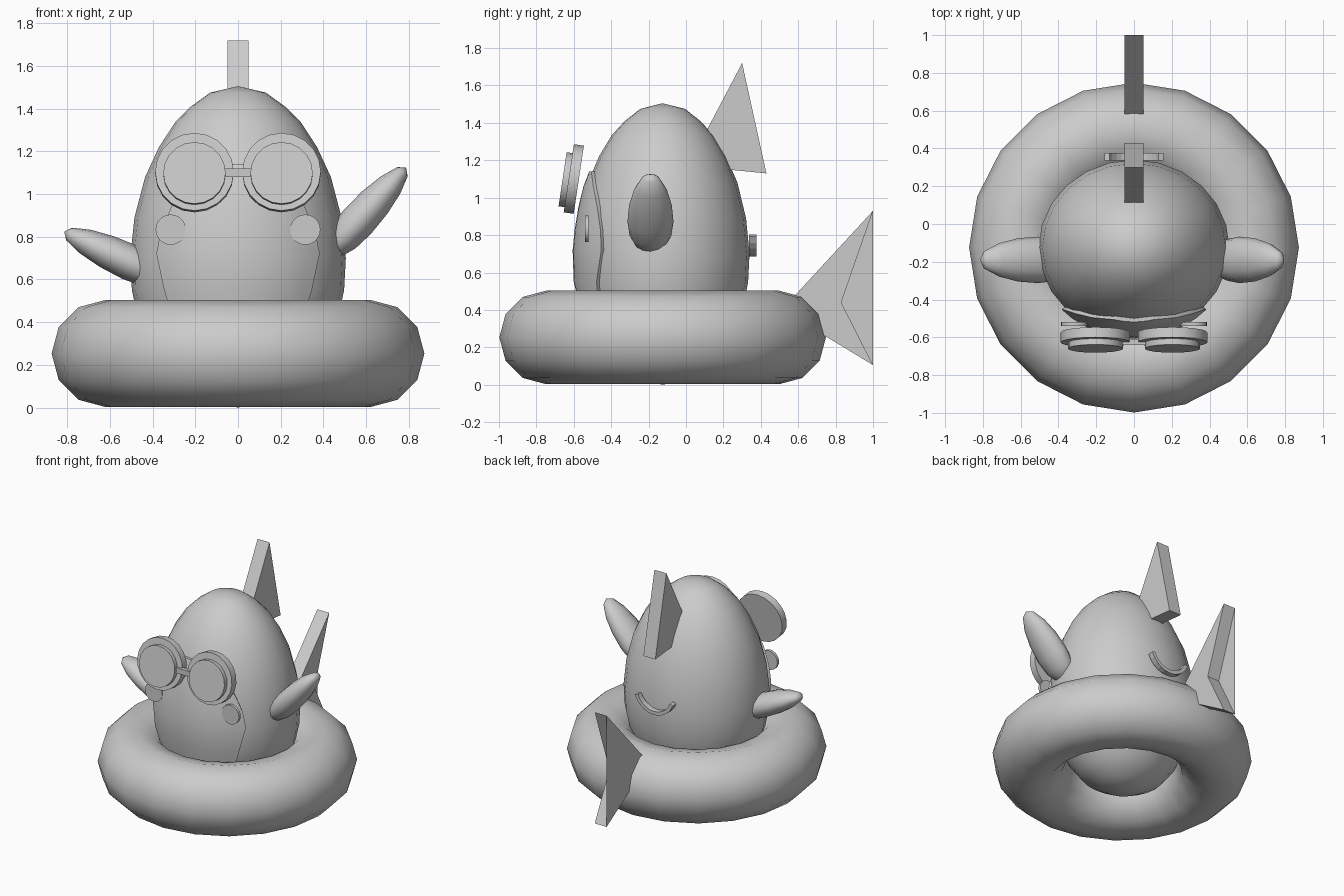
import bpy, bmesh, math
from mathutils import Matrix, Vector

cube = bpy.data.objects.get("Cube")
if cube:
    bpy.data.objects.remove(cube, do_unlink=True)

grey = bpy.data.materials.new("light_grey")
grey.use_nodes = True
COLOUR = (0.6, 0.6, 0.6, 1)
grey.diffuse_color = COLOUR
grey.node_tree.nodes["Principled BSDF"].inputs["Base Color"].default_value = COLOUR

MID_Y = -0.125  # body and ring share this axis


def finish(name, bm, matrix=Matrix(), smooth=35):
    """Turn a bmesh into a coloured, shaded object."""
    bmesh.ops.recalc_face_normals(bm, faces=bm.faces[:])
    mesh = bpy.data.meshes.new(name)
    bm.to_mesh(mesh)
    bm.free()
    mesh.materials.append(grey)
    mesh.transform(matrix)
    ob = bpy.data.objects.new(name, mesh)
    bpy.context.collection.objects.link(ob)
    bpy.ops.object.select_all(action='DESELECT')
    ob.select_set(True)
    bpy.context.view_layer.objects.active = ob
    if smooth:
        bpy.ops.object.shade_smooth_by_angle(angle=math.radians(smooth))
    return ob


def lathe(name, profile, sides, matrix, smooth=60):
    """Spin (radius, height) points about z; both ends close to a point."""
    bm = bmesh.new()
    verts = [bm.verts.new((r, 0, z)) for r, z in profile]
    edges = [bm.edges.new(pair) for pair in zip(verts, verts[1:])]
    bmesh.ops.spin(bm, geom=verts + edges, axis=(0, 0, 1), cent=(0, 0, 0),
                   angle=math.tau, steps=sides)
    bmesh.ops.remove_doubles(bm, verts=bm.verts[:], dist=0.0005)
    return finish(name, bm, matrix, smooth)


def prism(name, outline, half, axis="x", centre=0):
    """Extrude a flat outline along x (points are y, z) or y (points are x, z)."""
    bm = bmesh.new()
    place = (lambda a, b, d: (d, a, b)) if axis == "x" else (lambda a, b, d: (a, d, b))
    face = bm.faces.new([bm.verts.new(place(a, b, centre - half)) for a, b in outline])
    out = bmesh.ops.extrude_face_region(bm, geom=[face])
    moved = [g for g in out["geom"] if isinstance(g, bmesh.types.BMVert)]
    bmesh.ops.translate(bm, verts=moved, vec=place(0, 0, 2 * half))
    return finish(name, bm, smooth=0)


def disc(name, centre, radius, depth, tilt=0.0):
    """Short cylinder facing the front."""
    bm = bmesh.new()
    bmesh.ops.create_cone(bm, cap_ends=True, segments=20, radius1=radius,
                          radius2=radius, depth=depth)
    turn = Matrix.Rotation(math.radians(90) - tilt, 4, 'X')
    return finish(name, bm, Matrix.Translation(centre) @ turn)


# Swim ring
bpy.ops.mesh.primitive_torus_add(location=(0, MID_Y, 0.253), major_segments=20,
                                 minor_segments=12, major_radius=0.623, minor_radius=0.25)
ring = bpy.context.object
ring.name = "swim_ring"
ring.data.materials.append(grey)
bpy.ops.object.shade_smooth_by_angle(angle=math.radians(60))

# Egg-shaped body, slightly narrower front to back
BODY = [(0, 0.0), (0.15, 0.03), (0.29, 0.11), (0.39, 0.24), (0.465, 0.4), (0.497, 0.55),
        (0.505, 0.7), (0.485, 0.89), (0.435, 1.08), (0.37, 1.22), (0.295, 1.335),
        (0.22, 1.41), (0.13, 1.475), (0, 1.505)]
DEPTH = 0.92
lathe("body", BODY, 24, Matrix.Translation((0, MID_Y, 0)) @ Matrix.Diagonal((1, DEPTH, 1, 1)))


def body_radius(z):
    for (r0, z0), (r1, z1) in zip(BODY, BODY[1:]):
        if z <= z1:
            return r0 + (r1 - r0) * (z - z0) / (z1 - z0)


# Belly patch: a shell that follows the body, with a rim sunk into it
rows = [(0.35, 38), (0.55, 42), (0.72, 47), (0.83, 45), (0.95, 39), (1.06, 29), (1.14, 14)]
rows = [rows[0]] + rows + [rows[-1]]
COLS = 12
bm = bmesh.new()
grid = []
for i, (z, half_angle) in enumerate(rows):
    line = []
    for j in range(COLS + 3):
        t = min(max(j - 1, 0), COLS) / COLS * 2 - 1
        rim = i in (0, len(rows) - 1) or j in (0, COLS + 2)
        a = math.radians(half_angle) * t
        r = body_radius(z) + (-0.03 if rim else 0.02)
        line.append(bm.verts.new((r * math.sin(a), MID_Y - DEPTH * r * math.cos(a), z)))
    grid.append(line)
for low, high in zip(grid, grid[1:]):
    for j in range(COLS + 2):
        bm.faces.new((low[j], low[j + 1], high[j + 1], high[j]))
finish("belly_patch", bm, smooth=40)

# Cheeks and tilted glasses
TILT = math.radians(8.5)
for side, label in ((1, "left"), (-1, "right")):
    disc(label + "_cheek", (side * 0.315, -0.53, 0.833), 0.071, 0.02)
    disc(label + "_glasses_rim", (side * 0.204, -0.6, 1.1), 0.184, 0.054, TILT)
    disc(label + "_glasses_lens", (side * 0.204, -0.635, 1.095), 0.146, 0.05, TILT)
prism("glasses_bridge", [(-0.06, 1.08), (0.06, 1.08), (0.06, 1.12), (-0.06, 1.12)],
      0.015, "y", -0.625)

# Flippers: flattened tapering eggs, the left one raised higher
FLIPPER = [(0, -0.28), (0.55, -0.25), (0.9, -0.16), (1, -0.06), (0.93, 0.06),
           (0.72, 0.17), (0.38, 0.255), (0, 0.28)]
for label, x, z, lean in (("left", 0.6, 0.915, 42), ("right", -0.56, 0.705, -65)):
    place = (Matrix.Translation((x, -0.19, z)) @ Matrix.Rotation(math.radians(lean), 4, 'Y')
             @ Matrix.Diagonal((0.085, 0.123, 1, 1)))
    lathe(label + "_flipper", FLIPPER, 12, place)

# Fins
prism("back_fin", [(0.1, 1.34), (0.3, 1.72), (0.43, 1.13), (0.23, 1.15), (0.08, 1.2)], 0.049)
tail_tips = [(1.0, 0.93), (0.83, 0.44), (1.0, 0.105)]
prism("tail_fin", [(0.58, 0.475)] + tail_tips + [(0.745, 0.26), (0.56, 0.32)], 0.049)

# Thin web closing the tail notch on one side
prism("tail_web", tail_tips, 0.001, "x", -0.048)

# Curved smile mark on the back
SMILE_R = 0.165
arc = [math.radians(200 + 14 * i) for i in range(11)]
outline = [(SMILE_R * math.cos(a), 0.85 + SMILE_R * math.sin(a)) for a in arc]
outline += [((SMILE_R - 0.026) * math.cos(a), 0.85 + (SMILE_R - 0.026) * math.sin(a))
            for a in reversed(arc)]
prism("back_smile", outline, 0.02, "y", 0.357)
